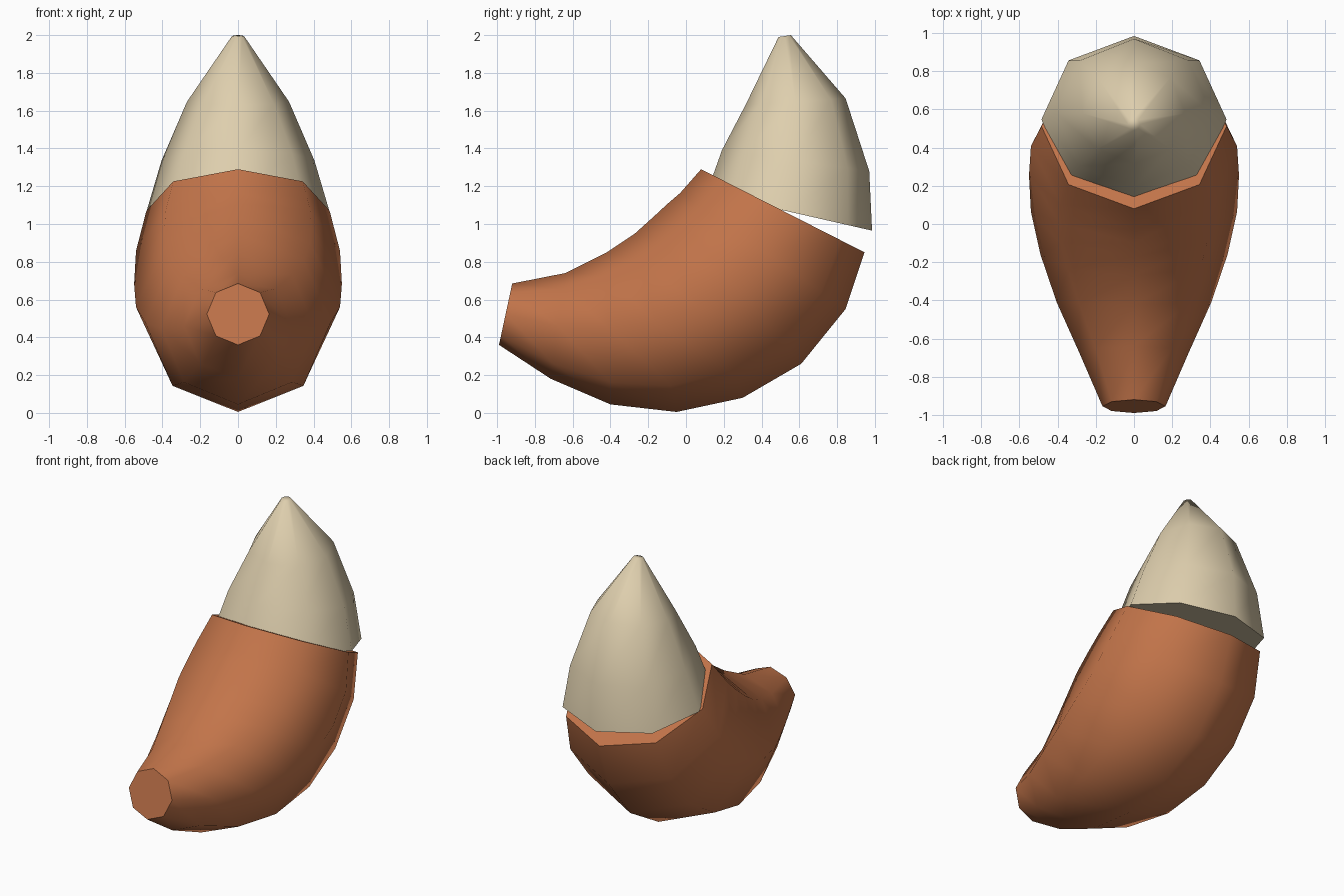
import bpy, bmesh, math
from mathutils import Vector

if "Cube" in bpy.data.objects:
    bpy.data.objects.remove(bpy.data.objects["Cube"])

SIDES = 8


def material(name, color):
    m = bpy.data.materials.new(name)
    m.diffuse_color = (*color, 1)
    m.use_nodes = True
    m.node_tree.nodes["Principled BSDF"].inputs["Base Color"].default_value = m.diffuse_color
    return m


def loft(name, rings, mat):
    """Loft octagons; each ring = (upper y, upper z, lower y, lower z, half width)."""
    bm = bmesh.new()
    loops = []
    for uy, uz, ly, lz, w in rings:
        top, low = Vector((0, uy, uz)), Vector((0, ly, lz))
        mid, half = (top + low) / 2, (top - low) / 2
        loop = []
        for i in range(SIDES):
            a = math.tau * i / SIDES
            loop.append(bm.verts.new(mid + half * math.cos(a) + Vector((w * math.sin(a), 0, 0))))
        loops.append(loop)
    for a, b in zip(loops, loops[1:]):
        for i in range(SIDES):
            j = (i + 1) % SIDES
            bm.faces.new((a[i], a[j], b[j], b[i]))
    bm.faces.new(loops[0])
    bm.faces.new(loops[-1])
    bmesh.ops.recalc_face_normals(bm, faces=bm.faces)
    mesh = bpy.data.meshes.new(name)
    bm.to_mesh(mesh)
    bm.free()
    mesh.materials.append(mat)
    ob = bpy.data.objects.new(name, mesh)
    bpy.context.collection.objects.link(ob)
    bpy.ops.object.select_all(action='DESELECT')
    ob.select_set(True)
    bpy.context.view_layer.objects.active = ob
    bpy.ops.object.shade_smooth_by_angle(angle=math.radians(60))
    return ob


orange = material("orange fur", (0.54, 0.175, 0.068))
cream = material("cream fur", (0.73, 0.62, 0.42))

# curved lower part, from the narrow root to the wide open end
loft("tail_body", [
    (-0.92, 0.685, -0.99, 0.36, 0.165),
    (-0.64, 0.74, -0.715, 0.18, 0.285),
    (-0.42, 0.85, -0.40, 0.045, 0.405),
    (-0.27, 0.95, -0.05, 0.005, 0.49),
    (-0.17, 1.04, 0.30, 0.08, 0.54),
    (-0.10, 1.105, 0.61, 0.26, 0.55),
    (-0.03, 1.165, 0.845, 0.55, 0.54),
    (0.08, 1.29, 0.945, 0.85, 0.485),
], orange)

# pale pointed end, its front edge sunk into the body
loft("tail_tip", [
    (0.11, 1.165, 0.985, 0.965, 0.485),
    (0.19, 1.39, 0.97, 1.28, 0.405),
    (0.315, 1.63, 0.845, 1.665, 0.27),
    (0.49, 1.99, 0.555, 2.0, 0.032),
], cream)
